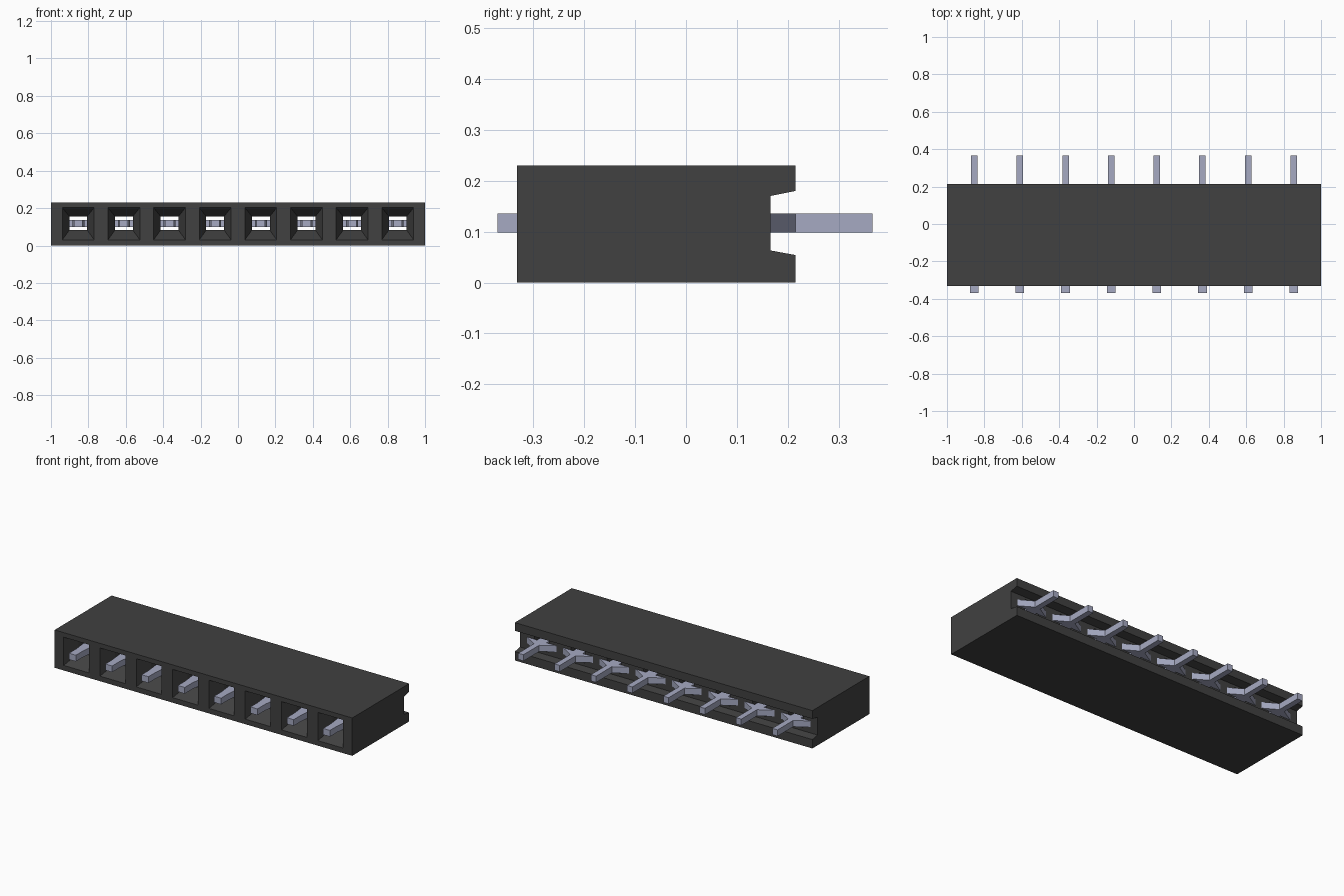
import bpy, bmesh

cube = bpy.data.objects.get("Cube")
if cube:
    bpy.data.objects.remove(cube, do_unlink=True)

COUNT, PITCH = 8, 0.244
XS = [(i - (COUNT - 1) / 2) * PITCH for i in range(COUNT)]
FRONT, BACK, FLOOR = -0.332, 0.215, 0.166      # body front, back, channel floor (y)


def material(name, rgb, rough, metal=0.0):
    m = bpy.data.materials.new(name)
    m.use_nodes = True
    m.diffuse_color = (*rgb, 1)
    b = m.node_tree.nodes["Principled BSDF"]
    b.inputs["Base Color"].default_value = (*rgb, 1)
    b.inputs["Roughness"].default_value = rough
    b.inputs["Metallic"].default_value = metal
    return m


def loft(bm, rings):
    """Join matching rings of points and cap both ends."""
    loops = [[bm.verts.new(p) for p in ring] for ring in rings]
    n = len(loops[0])
    for a, b in zip(loops, loops[1:]):
        for i in range(n):
            bm.faces.new((a[i], a[(i + 1) % n], b[(i + 1) % n], b[i]))
    bm.faces.new(loops[0][::-1])
    bm.faces.new(loops[-1])


def finish(name, bm, mat):
    bmesh.ops.recalc_face_normals(bm, faces=bm.faces)
    me = bpy.data.meshes.new(name)
    bm.to_mesh(me)
    bm.free()
    me.materials.append(mat)
    ob = bpy.data.objects.new(name, me)
    bpy.context.collection.objects.link(ob)
    return ob


black = material("black plastic", (0.052, 0.052, 0.052), 0.6)
silver = material("silver metal", (0.38, 0.40, 0.54), 0.4)

# Housing: side profile with a flared channel along the back
profile = [(FRONT, 0), (BACK, 0), (BACK, 0.054), (FLOOR, 0.063),
           (FLOOR, 0.17), (BACK, 0.18), (BACK, 0.23), (FRONT, 0.23)]
bm = bmesh.new()
loft(bm, [[(x, y, z) for y, z in profile] for x in (-1, 1)])
housing = finish("housing", bm, black)

# Socket cutters: tapered mouth leading into a straight passage
# stations: y, half width, bottom z, top z
stations = [(-0.342, 0.089, 0.025, 0.207), (-0.242, 0.048, 0.082, 0.156),
            (0.19, 0.048, 0.082, 0.156)]
bm = bmesh.new()
for cx in XS:
    loft(bm, [[(cx - w, y, z0), (cx + w, y, z0), (cx + w, y, z1), (cx - w, y, z1)]
              for y, w, z0, z1 in stations])
cutter = finish("socket_cutter", bm, black)
cutter.hide_render = True

mod = housing.modifiers.new("sockets", 'BOOLEAN')
mod.operation = 'DIFFERENCE'
mod.solver = 'EXACT'
mod.object = cutter
bpy.context.view_layer.objects.active = housing
bpy.ops.object.modifier_apply(modifier=mod.name)
bpy.data.objects.remove(cutter, do_unlink=True)

# Contacts: flat strip with a sloped shoulder at the back and a thin tail
half = [(0.023, -0.37), (0.023, -0.30), (0.032, -0.22), (0.032, FLOOR),
        (0.1, FLOOR), (0.0175, BACK), (0.0175, 0.366)]
outline = half + [(-x, y) for x, y in reversed(half)]
for i, cx in enumerate(XS):
    bm = bmesh.new()
    loft(bm, [[(cx + x, y, z) for x, y in outline] for z in (0.098, 0.136)])
    finish(f"contact_pin_{i + 1}", bm, silver)
